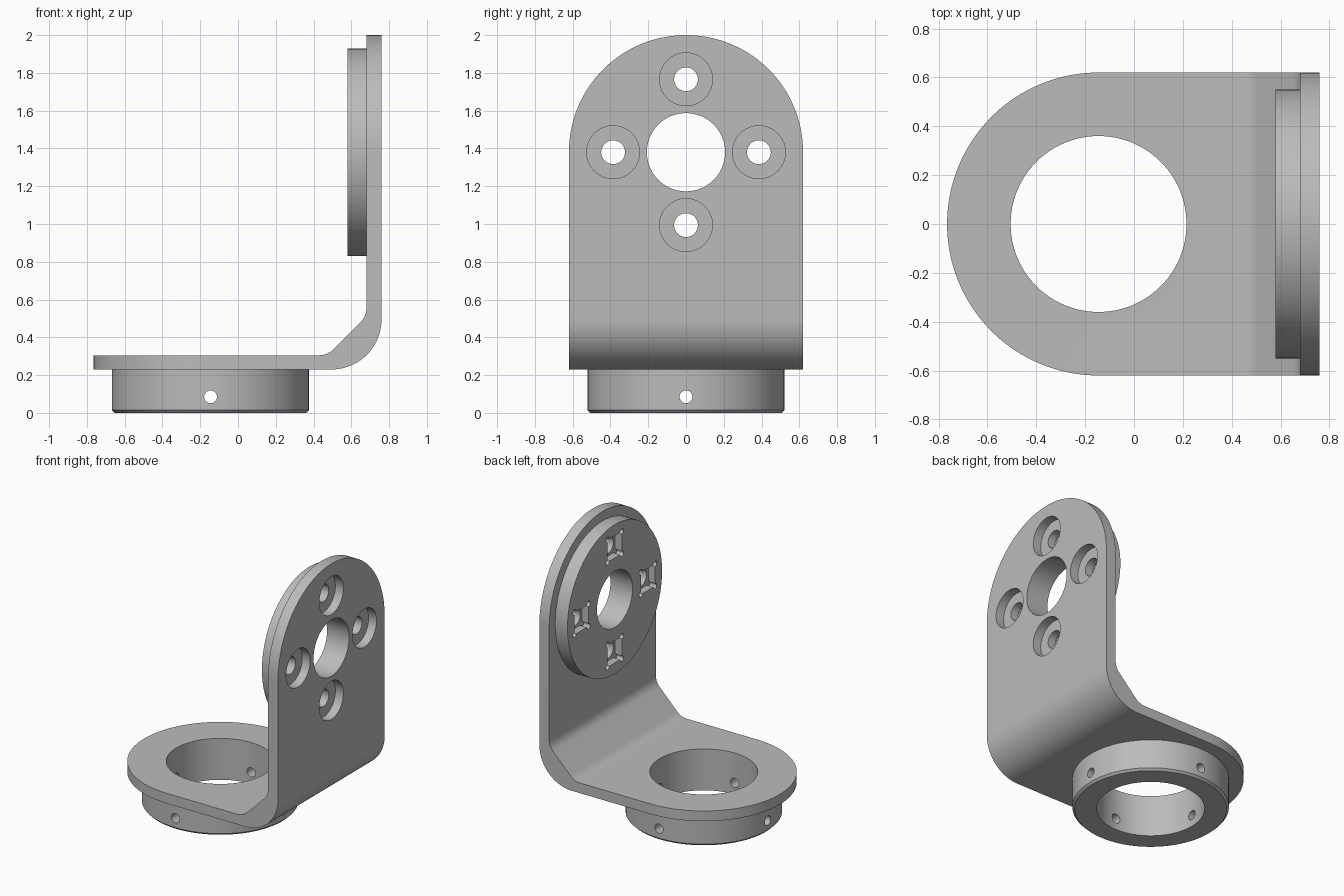
import bpy, bmesh
from math import sin, cos, pi, radians

cube = bpy.data.objects.get("Cube")
if cube:
    bpy.data.objects.remove(cube, do_unlink=True)

grey = bpy.data.materials.new("plain_grey")
grey.use_nodes = True
colour = (0.5, 0.5, 0.5, 1)
grey.diffuse_color = colour
grey.node_tree.nodes["Principled BSDF"].inputs["Base Color"].default_value = colour

HALF_WIDTH = 0.62
RING_X = -0.145      # centre of the collar
DISC_Z = 1.38        # centre of the round plate end
AXES = {"x": lambda u, v, w: (w, u, v),
        "y": lambda u, v, w: (u, w, v),
        "z": lambda u, v, w: (u, v, w)}


def arc(cx, cy, r, start, end, steps):
    angles = [radians(start + (end - start) * i / steps) for i in range(steps + 1)]
    return [(cx + r * cos(a), cy + r * sin(a)) for a in angles]


def circle(cx, cy, r, steps=96):
    return arc(cx, cy, r, 0, 360, steps)[:-1]


def prism(name, outline, axis, low, high, bevel=0):
    """Extrude an outline along an axis; bevel chamfers the low rim."""
    bm = bmesh.new()
    place = AXES[axis]
    bottom = [bm.verts.new(place(u, v, low)) for u, v in outline]
    top = [bm.verts.new(place(u, v, high)) for u, v in outline]
    base = bm.faces.new(bottom)
    bm.faces.new(top)
    for i in range(len(outline)):
        j = (i + 1) % len(outline)
        bm.faces.new((bottom[i], bottom[j], top[j], top[i]))
    bmesh.ops.recalc_face_normals(bm, faces=bm.faces)
    if bevel:
        bmesh.ops.bevel(bm, geom=list(base.edges), offset=bevel, segments=1,
                        affect="EDGES")
    mesh = bpy.data.meshes.new(name)
    bm.to_mesh(mesh)
    bm.free()
    mesh.materials.append(grey)
    obj = bpy.data.objects.new(name, mesh)
    bpy.context.collection.objects.link(obj)
    return obj


def combine(target, tool, operation):
    """Apply a boolean and discard the tool."""
    mod = target.modifiers.new(operation, "BOOLEAN")
    mod.operation = operation
    mod.solver = "EXACT"
    mod.object = tool
    with bpy.context.temp_override(object=target, active_object=target):
        bpy.ops.object.modifier_apply(modifier=mod.name)
    bpy.data.objects.remove(tool, do_unlink=True)


# Bent plate: side profile with a round outer bend and a filleted diagonal inside
profile = [(-0.9, 0.23)]
profile += arc(0.495, 0.495, 0.265, 270, 360, 24)
profile += [(0.76, 2.2), (0.68, 2.2)]
profile += arc(0.57, 0.557, 0.11, 0, -45, 10)
profile += arc(0.428, 0.415, 0.11, -45, -90, 10)
profile += [(-0.9, 0.305)]
bracket = prism("angle_bracket", profile, "y", -0.8, 0.8)

# Round both free ends
flat_end = arc(RING_X, 0, HALF_WIDTH, 90, 270, 64)
flat_end += [(1, -HALF_WIDTH), (1, HALF_WIDTH)]
combine(bracket, prism("flat_outline", flat_end, "z", -1, 3), "INTERSECT")
upright_end = arc(0, DISC_Z, HALF_WIDTH, 0, 180, 64)
upright_end += [(-HALF_WIDTH, -1), (HALF_WIDTH, -1)]
combine(bracket, prism("upright_outline", upright_end, "x", -2, 2), "INTERSECT")

# Raised disc on the inner face and collar under the flat plate
combine(bracket, prism("raised_disc", circle(0, DISC_Z, 0.55), "x", 0.58, 0.72), "UNION")
combine(bracket, prism("collar", circle(RING_X, 0, 0.522), "z", 0, 0.27, 0.015), "UNION")

# Large bores
combine(bracket, prism("collar_bore", circle(RING_X, 0, 0.36), "z", -0.2, 0.4), "DIFFERENCE")
combine(bracket, prism("disc_bore", circle(0, DISC_Z, 0.207), "x", 0.4, 0.9), "DIFFERENCE")

# Set-screw holes through the collar
combine(bracket, prism("cross_hole", circle(RING_X, 0.085, 0.034, 32), "y", -1, 1), "DIFFERENCE")
combine(bracket, prism("long_hole", circle(0, 0.085, 0.034, 32), "x", -1, 0.6), "DIFFERENCE")


def pocket(cx, cy, half, relief):
    """Square outline with round relief at each corner."""
    points = []
    for i, (sx, sy) in enumerate([(1, 1), (-1, 1), (-1, -1), (1, -1)]):
        start = -90 + 90 * i
        points += arc(cx + sx * half, cy + sy * half, relief, start, start + 270, 12)
    return points


# Four screw holes with counterbores outside and square nut pockets inside
for i in range(4):
    y = 0.386 * cos(i * pi / 2)
    z = DISC_Z + 0.386 * sin(i * pi / 2)
    for tool in (prism("screw_hole", circle(y, z, 0.063, 40), "x", 0.4, 0.9),
                 prism("counterbore", circle(y, z, 0.14, 64), "x", 0.695, 0.9),
                 prism("nut_pocket", pocket(y, z, 0.082, 0.02), "x", 0.4, 0.635)):
        combine(bracket, tool, "DIFFERENCE")

# Smooth curved walls, sharp rims
bpy.ops.object.select_all(action="DESELECT")
bracket.select_set(True)
bpy.context.view_layer.objects.active = bracket
bpy.ops.object.shade_smooth_by_angle(angle=radians(25))
